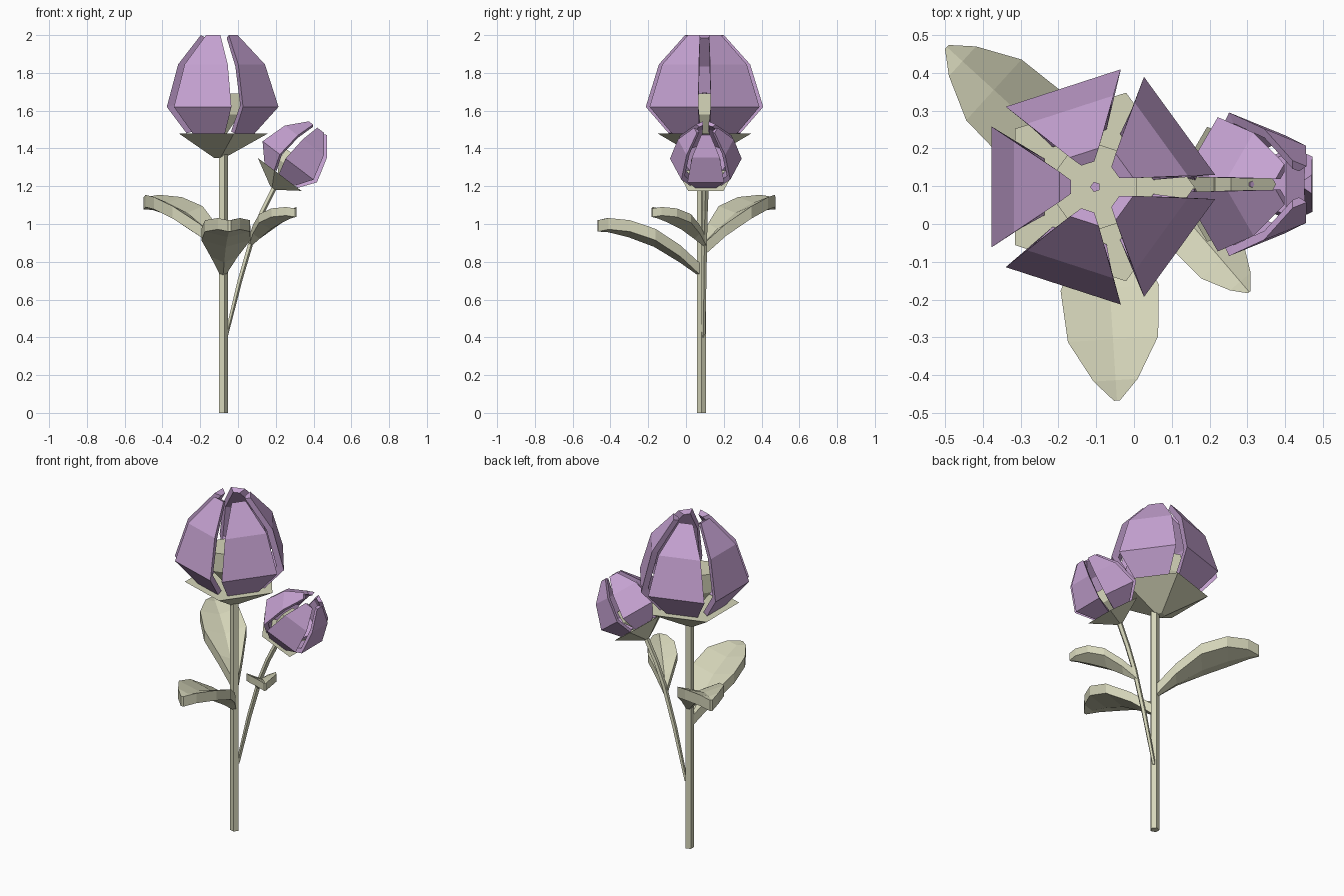
import bpy, math
from mathutils import Vector, Matrix

if "Cube" in bpy.data.objects:
    bpy.data.objects.remove(bpy.data.objects["Cube"])


def material(name, rgb):
    m = bpy.data.materials.new(name)
    m.diffuse_color = (*rgb, 1)
    m.use_nodes = True
    m.node_tree.nodes["Principled BSDF"].inputs["Base Color"].default_value = m.diffuse_color
    return m


PURPLE = material("petal_purple", (0.56, 0.36, 0.64))
GREEN = material("pale_green", (0.67, 0.67, 0.49))


def loft(name, rings, mat, matrix=Matrix()):
    """Closed skin through equal-sized rings of points, capped at both ends."""
    n = len(rings[0])
    verts = [matrix @ Vector(p) for r in rings for p in r]
    faces = [(i * n + j, i * n + (j + 1) % n, (i + 1) * n + (j + 1) % n, (i + 1) * n + j)
             for i in range(len(rings) - 1) for j in range(n)]
    faces += [tuple(reversed(range(n))), tuple(range(len(verts) - n, len(verts)))]
    me = bpy.data.meshes.new(name)
    me.from_pydata(verts, [], faces)
    me.materials.append(mat)
    ob = bpy.data.objects.new(name, me)
    bpy.context.collection.objects.link(ob)
    return ob


def ring(r, z, start=0.0, cx=0.0, cy=0.0, n=5):
    return [(cx + r * math.cos(start + i * math.tau / n),
             cy + r * math.sin(start + i * math.tau / n), z) for i in range(n)]


def flower(name, mat):
    # calyx cup, seed head and its small dark tip
    s = math.radians(36)
    loft(name + "_calyx", [ring(0.03, 0, s), ring(0.262, 0.13, s)], GREEN, mat)
    loft(name + "_seed_head", [ring(0.05, 0.125), ring(0.135, 0.23), ring(0.135, 0.34)], GREEN, mat)
    loft(name + "_seed_tip", [ring(0.014, 0.33), ring(0.014, 0.345)], PURPLE, mat)
    # petal rows: outer radius, height, half width, inner radius, height, half width
    rows = [(0.170, 0.130, 0.090, 0.135, 0.140, 0.075),
            (0.275, 0.270, 0.160, 0.235, 0.280, 0.130),
            (0.215, 0.495, 0.120, 0.180, 0.485, 0.098),
            (0.095, 0.650, 0.040, 0.065, 0.635, 0.018)]
    rings = [[(ro, -wo, zo), (ro, wo, zo), (ri, wi, zi), (ri, -wi, zi)]
             for ro, zo, wo, ri, zi, wi in rows]
    for k in range(5):
        loft(f"{name}_petal_{k + 1}", rings, PURPLE, mat @ Matrix.Rotation(k * math.tau / 5, 4, 'Z'))


def leaf(name, base, tip, thick, width):
    base, tip = Vector(base), Vector(tip)
    along = Vector((tip.x - base.x, tip.y - base.y, 0))
    side = Vector((-along.y, along.x, 0)).normalized()
    rings = []
    # share of length, share of rise, share of width, groove depth
    for t, h, w, g in [(0, 0, 0.12, 0.01), (0.2, 0.42, 0.55, 0.03), (0.45, 0.8, 1, 0.035),
                       (0.7, 1.0, 0.92, 0.03), (0.9, 1.05, 0.45, 0.015), (1, 1, 0.06, 0)]:
        c = base + along * t + Vector((0, 0, (tip.z - base.z) * h))
        e, up = side * width * w, Vector((0, 0, thick / 2))
        dn = Vector((0, 0, g))
        rings.append([c - e - up, c - dn - up, c + e - up, c + e + up, c - dn + up, c - e + up])
    loft(name, rings, GREEN)


# main stem
loft("main_stem", [ring(0.026, 0, 0, -0.079, 0.082), ring(0.026, 1.37, 0, -0.079, 0.082)], GREEN)

# side stem
path = [(-0.065, 0.092, 0.40, 0.010), (0.01, 0.095, 0.705, 0.014), (0.08, 0.098, 0.945, 0.015),
        (0.13, 0.10, 1.07, 0.016), (0.20, 0.105, 1.21, 0.017)]
loft("side_stem", [ring(r, z, 0, x, y) for x, y, z, r in path], GREEN)

# flowers
flower("large_flower", Matrix.Translation((-0.102, 0.098, 1.35)) @ Matrix.Rotation(math.pi, 4, 'Z'))
flower("small_flower", Matrix.Translation((0.185, 0.105, 1.19))
       @ Matrix.Rotation(math.radians(37), 4, 'Y') @ Matrix.Scale(0.61, 4))

# leaves
leaf("front_leaf", (-0.08, 0.075, 0.76), (-0.045, -0.467, 0.99), 0.06, 0.13)
leaf("back_leaf", (-0.08, 0.09, 0.87), (-0.495, 0.468, 1.11), 0.065, 0.118)
leaf("right_leaf", (0.065, 0.1, 0.91), (0.305, -0.18, 1.06), 0.045, 0.08)
